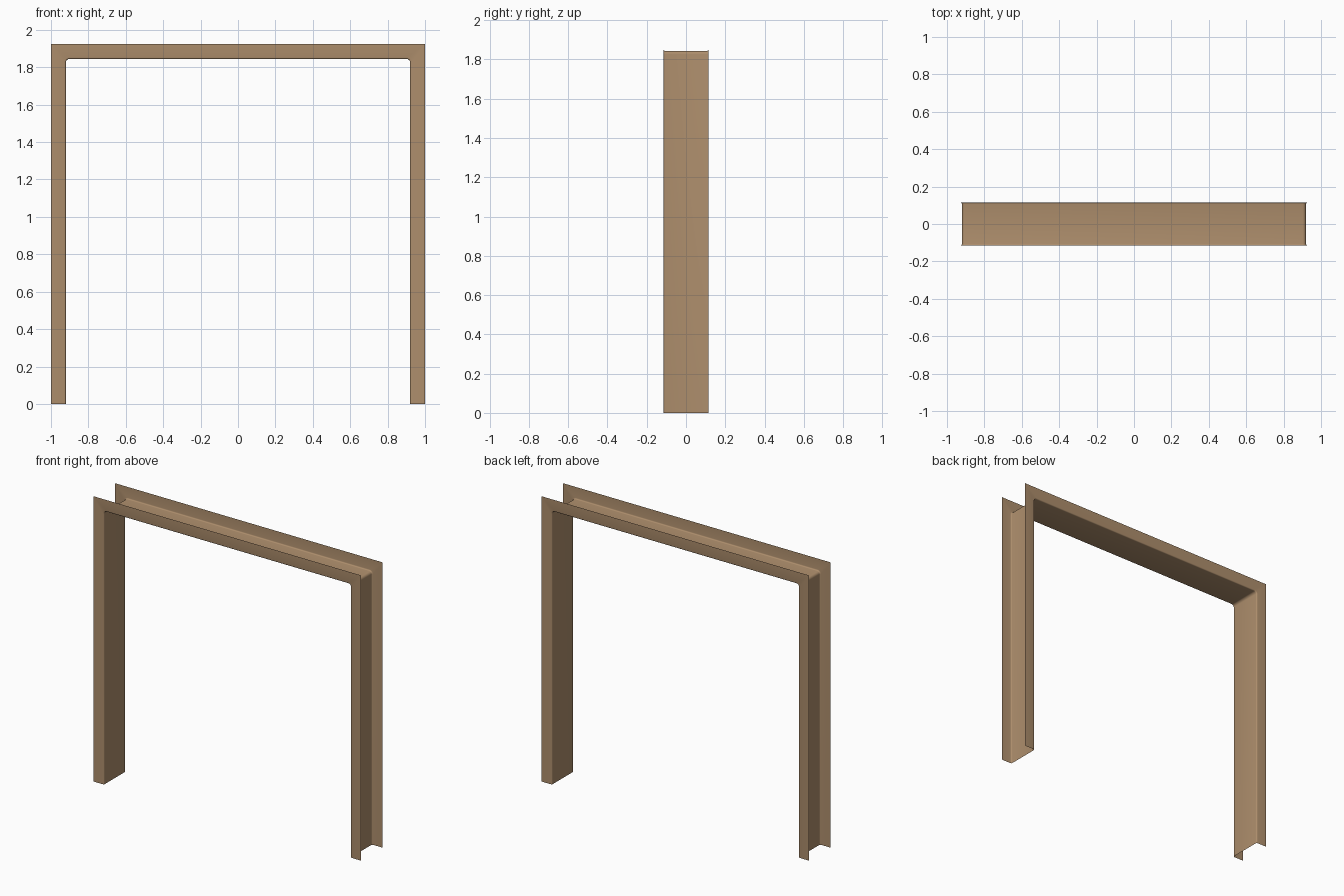
import bpy, bmesh
from math import sin, cos, pi

if "Cube" in bpy.data.objects:
    bpy.data.objects.remove(bpy.data.objects["Cube"])

HALF_W, HEIGHT = 1.0, 1.925      # outer edge of the flanges
WEB_X, WEB_Z = 0.92, 1.844       # inner faces of the opening
HALF_D = 0.115                   # half depth between flanges
BEND, CORNER = 0.008, 0.018      # sheet bend and opening corner radii
ARC = 6


def portal_path(off):
    """Inverted-U outline with rounded corners, offset outwards from the web."""
    r = CORNER + off
    cx, cz = WEB_X - CORNER, WEB_Z - CORNER
    arc = [(cx + r * cos(a), cz + r * sin(a))
           for a in (i / ARC * pi / 2 for i in range(ARC + 1))]
    right = [(WEB_X + off, 0)] + arc
    return right + [(-x, z) for x, z in reversed(right)]


def outer_path():
    """Sharp-cornered outer outline with matching point count."""
    right = [(HALF_W, 0)] + [(HALF_W, HEIGHT)] * (ARC + 1)
    return right + [(-x, z) for x, z in reversed(right)]


# Channel section: flange, rounded bend, web, rounded bend, flange
bend = []
for i in range(5):
    a = i / 4 * pi / 2
    bend.append((HALF_D - BEND + BEND * cos(a), BEND * (1 - sin(a))))
rows = [(HALF_D, outer_path())] + [(y, portal_path(o)) for y, o in bend]
rows += [(-y, path) for y, path in reversed(rows)]

# Sweep the section around the portal
bm = bmesh.new()
grid = [[bm.verts.new((x, y, z)) for x, z in path] for y, path in rows]
for a, b in zip(grid, grid[1:]):
    for i in range(len(a) - 1):
        bm.faces.new((a[i], a[i + 1], b[i + 1], b[i]))
bmesh.ops.remove_doubles(bm, verts=bm.verts, dist=1e-5)
bmesh.ops.recalc_face_normals(bm, faces=bm.faces)
mesh = bpy.data.meshes.new("door_frame")
bm.to_mesh(mesh)
bm.free()

frame = bpy.data.objects.new("door_frame", mesh)
bpy.context.collection.objects.link(frame)
mat = bpy.data.materials.new("brown_frame")
mat.diffuse_color = (0.42, 0.27, 0.15, 1)
mat.use_nodes = True
mat.node_tree.nodes["Principled BSDF"].inputs["Base Color"].default_value = mat.diffuse_color
mesh.materials.append(mat)

bpy.context.view_layer.objects.active = frame
frame.select_set(True)
bpy.ops.object.shade_smooth_by_angle(angle=pi / 6)
